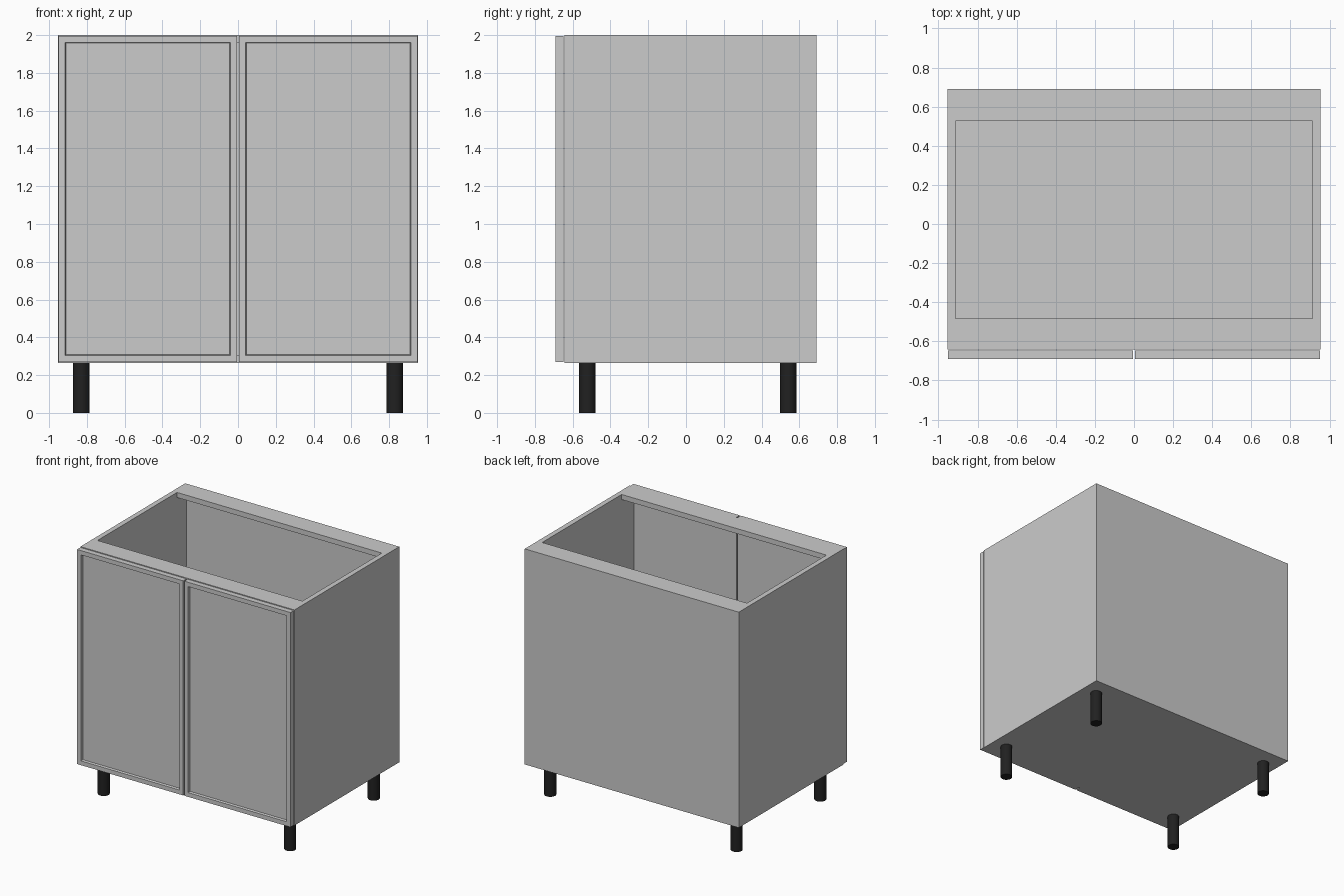
import bpy, bmesh

if "Cube" in bpy.data.objects:
    bpy.data.objects.remove(bpy.data.objects["Cube"])

W, BOT, TOP = 0.953, 0.265, 2.0      # half width, carcass bottom and top
FRONT, BACK, T = -0.643, 0.69, 0.041  # carcass front and back, board thickness


def new_object(name, bm):
    mesh = bpy.data.meshes.new(name)
    bm.to_mesh(mesh)
    bm.free()
    ob = bpy.data.objects.new(name, mesh)
    bpy.context.collection.objects.link(ob)
    return ob


def box_bmesh(x0, x1, y0, y1, z0, z1):
    bm = bmesh.new()
    bmesh.ops.create_cube(bm, size=1)
    for v in bm.verts:
        v.co = (x1 if v.co.x > 0 else x0,
                y1 if v.co.y > 0 else y0,
                z1 if v.co.z > 0 else z0)
    bm.normal_update()
    return bm


def board(name, *bounds):
    return new_object(name, box_bmesh(*bounds))


def door(name, x0, x1):
    # Flat slab whose front is inset and sunk into a shallow framed panel
    bm = box_bmesh(x0, x1, -0.69, -0.648, BOT + 0.004, TOP - 0.004)
    front = min(bm.faces, key=lambda f: f.calc_center_median().y)
    bmesh.ops.inset_individual(bm, faces=[front], thickness=0.049)
    bmesh.ops.inset_individual(bm, faces=[front], thickness=0.006)
    for v in front.verts:
        v.co.y += 0.018
    bm.normal_update()
    return new_object(name, bm)


# Carcass: sides, bottom, back and two top rails (open top between them)
inner = W - T
board("left_side", -W, -inner, FRONT, BACK, BOT, TOP)
board("right_side", inner, W, FRONT, BACK, BOT, TOP)
board("bottom_panel", -inner, inner, FRONT, BACK - T, BOT, BOT + T)
board("back_panel", -inner, inner, BACK - T, BACK, BOT, TOP)
board("front_rail", -inner, inner, FRONT, -0.484, TOP - T, TOP)
board("back_rail", -inner, inner, 0.527, BACK - T, TOP - T, TOP)

# Pair of framed doors with a narrow gap between them
door("left_door", -0.95, -0.005)
door("right_door", 0.005, 0.95)

# Black round legs
black = bpy.data.materials.new("black_plastic")
black.diffuse_color = (0.015, 0.015, 0.015, 1)
black.use_nodes = True
black.node_tree.nodes["Principled BSDF"].inputs["Base Color"].default_value = black.diffuse_color
for side, x in (("left", -0.83), ("right", 0.83)):
    for end, y in (("front", -0.522), ("back", 0.541)):
        bpy.ops.mesh.primitive_cylinder_add(vertices=32, radius=0.044, depth=BOT,
                                            location=(x, y, BOT / 2))
        leg = bpy.context.object
        leg.name = f"{end}_{side}_leg"
        leg.data.materials.append(black)
        bpy.ops.object.shade_smooth_by_angle()
